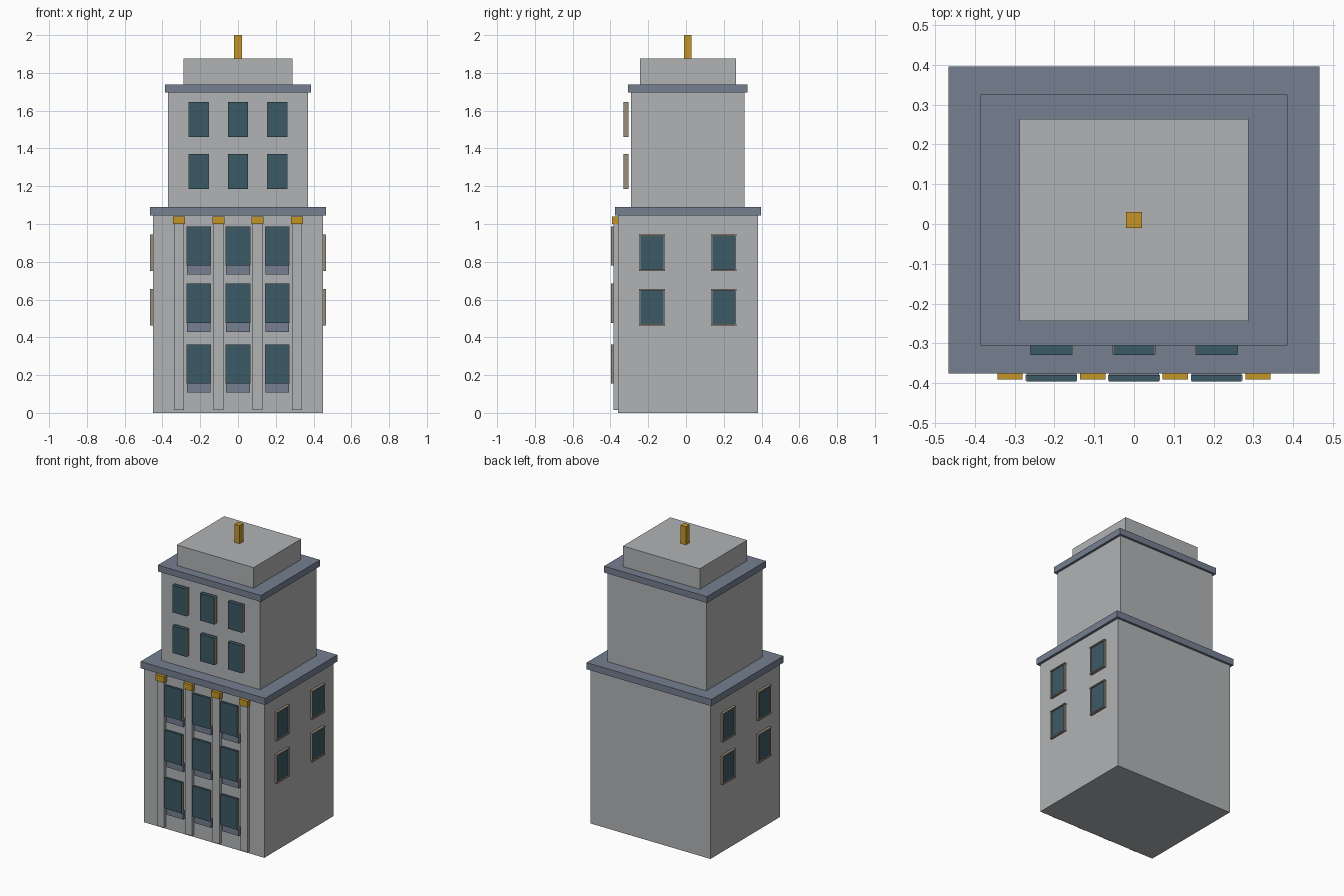
import bpy

if "Cube" in bpy.data.objects:
    bpy.data.objects.remove(bpy.data.objects["Cube"])


def material(name, rgb):
    m = bpy.data.materials.new(name)
    m.diffuse_color = (*rgb, 1)
    m.use_nodes = True
    m.node_tree.nodes["Principled BSDF"].inputs["Base Color"].default_value = m.diffuse_color
    return m


stone = material("grey stone", (0.44, 0.45, 0.46))
slate = material("slate blue", (0.18, 0.215, 0.28))
glass = material("teal glass", (0.045, 0.102, 0.133))
gold = material("gold", (0.55, 0.30, 0.02))
trim = material("tan trim", (0.32, 0.27, 0.21))


def box(name, x, y, z, mat):
    """Box from (min, max) ranges along each axis."""
    verts = [(a, b, c) for a in x for b in y for c in z]
    faces = [(0, 1, 3, 2), (4, 6, 7, 5), (0, 4, 5, 1),
             (2, 3, 7, 6), (0, 2, 6, 4), (1, 5, 7, 3)]
    me = bpy.data.meshes.new(name)
    me.from_pydata(verts, [], faces)
    me.materials.append(mat)
    ob = bpy.data.objects.new(name, me)
    bpy.context.collection.objects.link(ob)
    return ob


def span(c, half):
    return (c - half, c + half)


# Stacked tiers and cornices, all centred slightly behind the origin
CY = 0.01
for name, hx, hy, z0, z1, mat in (
        ("lower_body", 0.45, 0.371, 0, 1.045, stone),
        ("lower_cornice", 0.467, 0.386, 1.045, 1.09, slate),
        ("upper_body", 0.37, 0.301, 1.09, 1.695, stone),
        ("upper_cornice", 0.386, 0.316, 1.695, 1.738, slate),
        ("roof_block", 0.288, 0.254, 1.738, 1.877, stone),
        ("roof_finial", 0.02, 0.02, 1.877, 2.0, gold)):
    box(name, (-hx, hx), span(CY, hy), (z0, z1), mat)

# Front pilasters with gold capitals
for cx in (-0.312, -0.104, 0.104, 0.312):
    box("pilaster", span(cx, 0.026), (-0.383, -0.355), (0.015, 1.0), stone)
    box("capital", span(cx, 0.032), (-0.391, -0.355), (1.0, 1.041), gold)


def front_window(cx, half, y0, y1, z0, z1):
    box("front_glass", span(cx, half), (y0, y1), (z0, z1), glass)
    for s in (-1, 1):
        box("front_jamb", span(cx + s * half, 0.002), (y0 + 0.002, y1),
            (z0, z1), trim)


for cx in (-0.208, 0, 0.208):
    # Lower front windows with slate spandrels beneath
    for top in (0.988, 0.684, 0.362):
        front_window(cx, 0.063, -0.396, -0.380, top - 0.207, top)
        box("spandrel", span(cx, 0.063), (-0.380, -0.355),
            (top - 0.255, top - 0.2), slate)
    # Upper front windows
    for top in (1.645, 1.37):
        front_window(cx, 0.052, -0.330, -0.304, top - 0.184, top)

# Framed windows on both sides
for s in (-1, 1):
    def xs(a, b):
        return tuple(sorted((s * a, s * b)))
    for cy in (-0.18, 0.20):
        for cz in (0.848, 0.56):
            box("side_glass", xs(0.445, 0.459), span(cy, 0.06),
                span(cz, 0.09), glass)
            for e in (-1, 1):
                box("side_frame_rail", xs(0.445, 0.467), span(cy, 0.068),
                    span(cz + e * 0.093, 0.004), trim)
                box("side_frame_post", xs(0.445, 0.465),
                    span(cy + e * 0.063, 0.003), span(cz, 0.09), trim)
